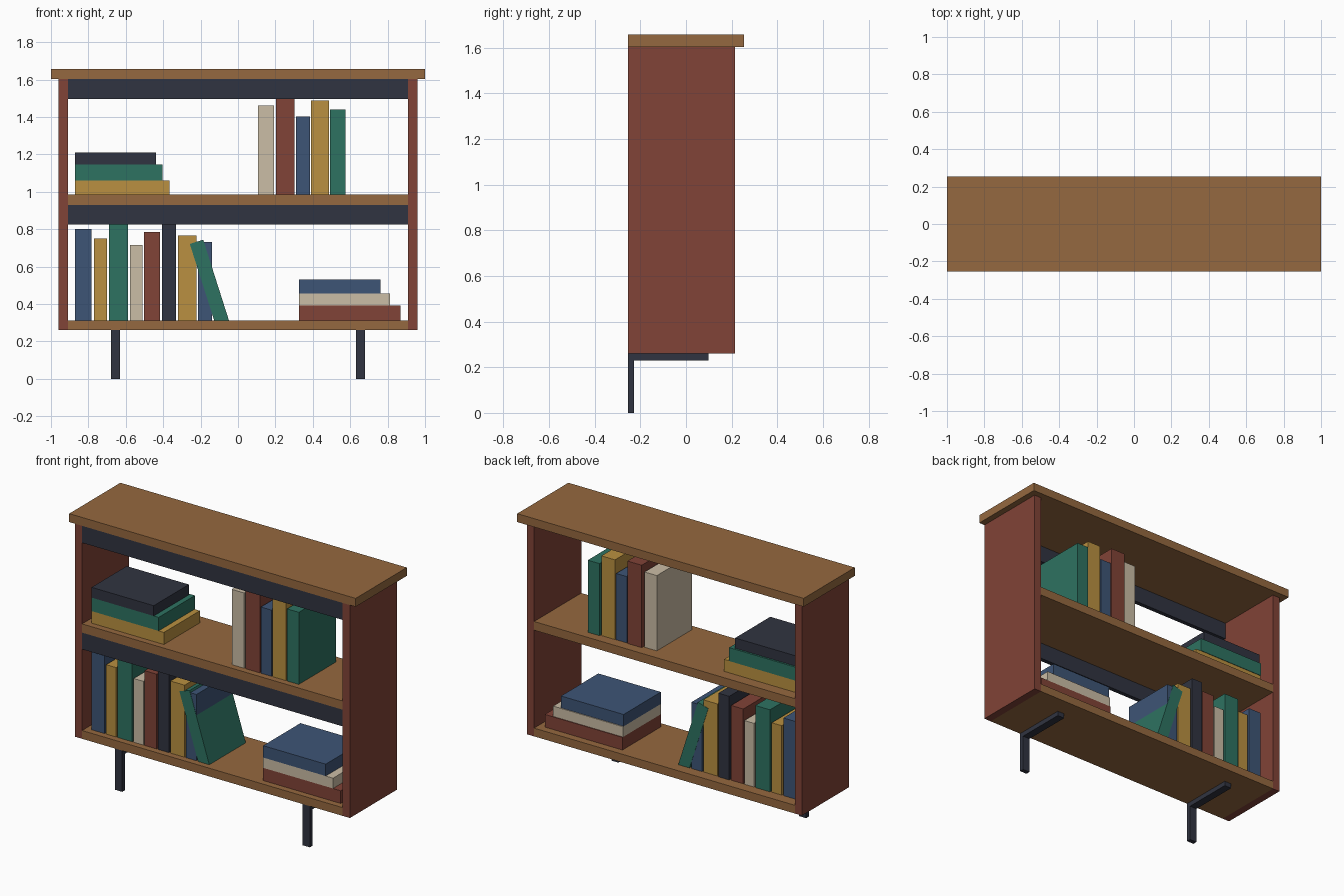
import bpy, math

if "Cube" in bpy.data.objects:
    bpy.data.objects.remove(bpy.data.objects["Cube"])

COLORS = {
    "wood": (0.30, 0.14, 0.05), "red": (0.22, 0.056, 0.038),
    "dark": (0.03, 0.034, 0.052), "blue": (0.048, 0.09, 0.18),
    "green": (0.027, 0.17, 0.12), "yellow": (0.49, 0.28, 0.052),
    "cream": (0.60, 0.51, 0.38),
}
MATS = {}
for key, rgb in COLORS.items():
    MATS[key] = bpy.data.materials.new(key)
    MATS[key].diffuse_color = (*rgb, 1)


def box(name, color, x, y, z, tilt=0):
    """Box from (min, max) pairs on each axis."""
    centre = [(a + b) / 2 for a, b in (x, y, z)]
    bpy.ops.mesh.primitive_cube_add(size=1, location=centre, rotation=(0, tilt, 0))
    ob = bpy.context.object
    ob.name = name
    ob.scale = [b - a for a, b in (x, y, z)]
    if not tilt:
        bpy.ops.object.transform_apply(location=False, rotation=False, scale=True)
    ob.data.materials.append(MATS[color])
    return ob


FRONT = -0.255
BOOK_FRONT = -0.215
SHELF_TOP, FLOOR_TOP = 0.985, 0.312

# Carcass: top, shelves and dark front rails
box("top_board", "wood", (-1, 1), (FRONT, 0.255), (1.604, 1.657))
box("middle_shelf", "wood", (-0.91, 0.91), (FRONT, 0.215), (0.93, SHELF_TOP))
box("bottom_shelf", "wood", (-0.91, 0.91), (FRONT, 0.215), (0.26, FLOOR_TOP))
box("upper_rail", "dark", (-0.91, 0.91), (FRONT, -0.228), (1.497, 1.604))
box("lower_rail", "dark", (-0.91, 0.91), (FRONT, -0.228), (0.825, 0.93))

# Side panels and L-shaped legs
for side, s in (("left", -1), ("right", 1)):
    box(side + "_side_panel", "red", sorted((s * 0.91, s * 0.96)), (FRONT, 0.215), (0.26, 1.604))
    leg_x = sorted((s * 0.63, s * 0.68))
    box(side + "_leg", "dark", leg_x, (FRONT, -0.227), (0, 0.26))
    box(side + "_leg_bracket", "dark", leg_x, (-0.227, 0.098), (0.23, 0.26))


def standing_books(name, base, books):
    for i, (color, x0, x1, top, back) in enumerate(books, 1):
        box(f"{name}_{i}", color, (x0, x1), (BOOK_FRONT, back), (base, top))


def book_stack(name, base, x0, books):
    for i, (color, x1, top, back) in enumerate(books, 1):
        box(f"{name}_{i}", color, (x0, x1), (BOOK_FRONT, back), (base, top))
        base = top


# Upright books
standing_books("upper_book", SHELF_TOP, [
    ("cream", 0.107, 0.193, 1.46, 0.138), ("red", 0.203, 0.303, 1.505, 0.152),
    ("blue", 0.31, 0.384, 1.403, 0.148), ("yellow", 0.391, 0.486, 1.488, 0.15),
    ("green", 0.493, 0.575, 1.44, 0.158),
])
standing_books("lower_book", FLOOR_TOP, [
    ("blue", -0.872, -0.782, 0.802, 0.145), ("yellow", -0.77, -0.70, 0.75, 0.145),
    ("green", -0.69, -0.588, 0.83, 0.148), ("cream", -0.578, -0.51, 0.714, 0.147),
    ("red", -0.502, -0.417, 0.784, 0.146), ("dark", -0.407, -0.331, 0.84, 0.15),
    ("yellow", -0.321, -0.222, 0.767, 0.145), ("blue", -0.214, -0.14, 0.73, 0.146),
])

# Leaning book
box("leaning_book", "green", (-0.19, -0.115), (-0.217, 0.147), (0.286, 0.743), math.radians(-17.7))

# Flat stacks of books
book_stack("upper_stack_book", SHELF_TOP, -0.872, [
    ("yellow", -0.367, 1.061, 0.144), ("green", -0.404, 1.146, 0.147), ("dark", -0.438, 1.211, 0.135),
])
book_stack("lower_stack_book", FLOOR_TOP, 0.326, [
    ("red", 0.868, 0.392, 0.168), ("cream", 0.814, 0.457, 0.163), ("blue", 0.763, 0.532, 0.157),
])

for m in bpy.data.materials:
    if m.users and not m.is_grease_pencil:
        m.use_nodes = True
        m.node_tree.nodes["Principled BSDF"].inputs["Base Color"].default_value = m.diffuse_color
